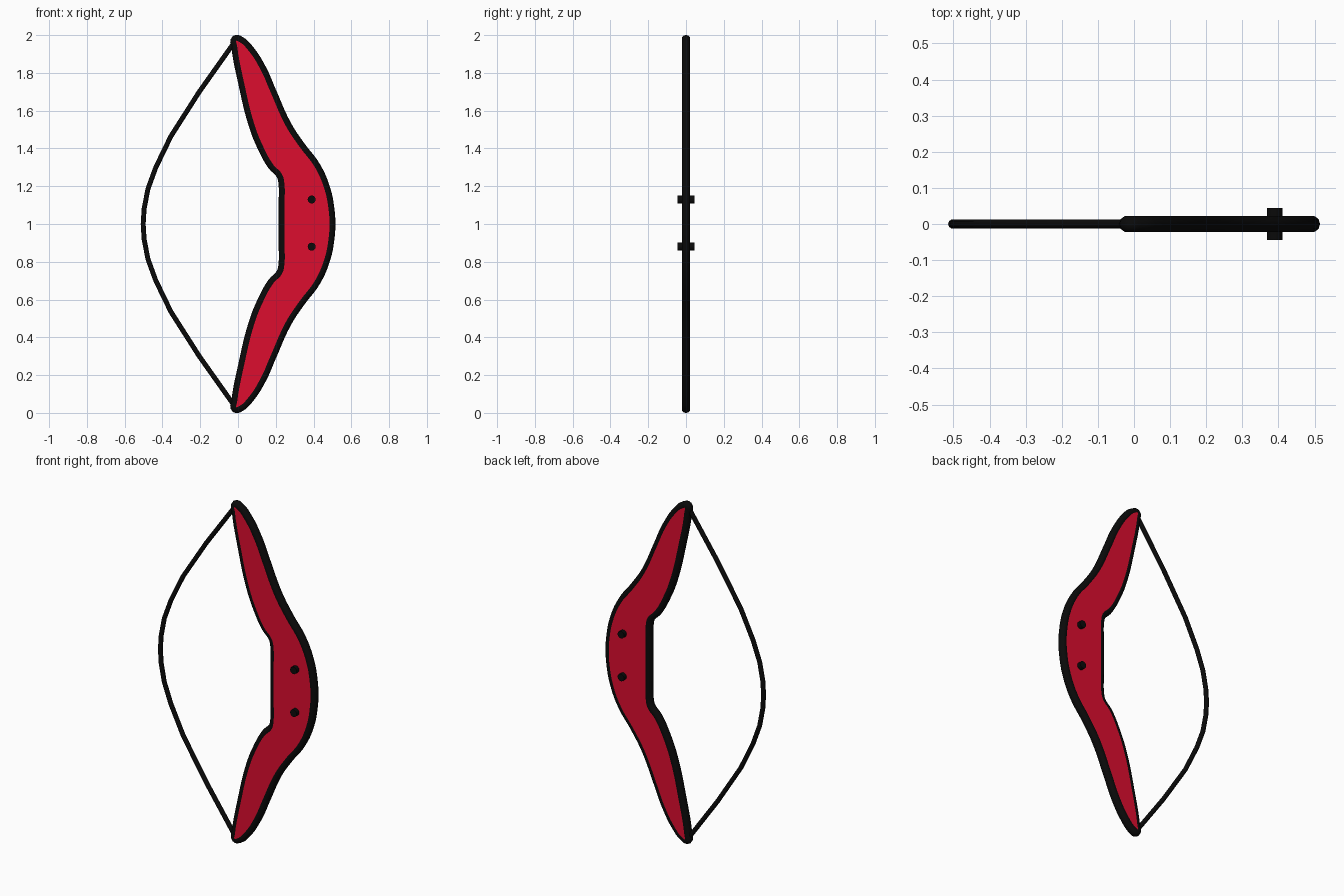
import bpy, math

if "Cube" in bpy.data.objects:
    bpy.data.objects.remove(bpy.data.objects["Cube"])


def material(name, rgb):
    m = bpy.data.materials.new(name)
    m.diffuse_color = (*rgb, 1)
    m.use_nodes = True
    m.node_tree.nodes["Principled BSDF"].inputs["Base Color"].default_value = m.diffuse_color
    return m


RED = material("red", (0.72, 0.004, 0.028))
BLACK = material("black", (0.003, 0.003, 0.003))


def curve_part(name, pts, mat, kind='BEZIER', cyclic=False, radius=0, half_thick=0):
    """Curve drawn in the XZ plane, made into a tube or a filled plate."""
    cu = bpy.data.curves.new(name, 'CURVE')
    cu.dimensions = '2D' if half_thick else '3D'
    cu.resolution_u = 5
    if half_thick:
        cu.fill_mode = 'BOTH'
        cu.extrude = half_thick
    else:
        cu.fill_mode = 'FULL'
        cu.bevel_depth = radius
        cu.bevel_resolution = 3
        cu.use_fill_caps = True
    sp = cu.splines.new(kind)
    if kind == 'BEZIER':
        sp.bezier_points.add(len(pts) - 1)
        for b, (x, z) in zip(sp.bezier_points, pts):
            b.co = (x, z, 0)
            b.handle_left_type = b.handle_right_type = 'AUTO'
    else:
        sp.points.add(len(pts) - 1)
        for p, (x, z) in zip(sp.points, pts):
            p.co = (x, z, 0, 1)
    sp.use_cyclic_u = cyclic
    cu.materials.append(mat)
    ob = bpy.data.objects.new(name, cu)
    bpy.context.collection.objects.link(ob)
    ob.rotation_euler = (math.pi / 2, 0, 0)
    bpy.ops.object.select_all(action='DESELECT')
    ob.select_set(True)
    bpy.context.view_layer.objects.active = ob
    bpy.ops.object.convert(target='MESH')
    bpy.ops.object.transform_apply(location=False, rotation=True, scale=False)
    bpy.ops.object.shade_smooth_by_angle(angle=math.radians(40))
    return bpy.context.object


def mirrored(pts):
    """Reflect a path about z = 1, in reverse order."""
    return [(x, 2 - z) for x, z in reversed(pts)]


# Limb outline, upper half: inner edge going up, tip, outer edge going down
inner = [(.238, 1.10), (.238, 1.21), (.227, 1.258), (.18, 1.31), (.127, 1.405),
         (.08, 1.523), (.026, 1.74), (-.012, 1.94)]
outer = [(-.013, 1.976), (.012, 1.97), (.06, 1.925), (.127, 1.82), (.18, 1.70), (.26, 1.523),
         (.333, 1.412), (.413, 1.306), (.466, 1.184), (.488, 1.07)]
half = inner + outer
outline = half + [(.492, 1.0)] + mirrored(half)

# Red bow body and its rounded black rim
curve_part("bow_body", outline, RED, cyclic=True, half_thick=.022)
curve_part("bow_rim", outline, BLACK, cyclic=True, radius=.0235)

# Bow string
top = [(-.015, 1.968), (-.205, 1.70), (-.355, 1.465), (-.435, 1.30), (-.477, 1.185), (-.497, 1.08)]
curve_part("bow_string", top + [(-.502, 1.0)] + mirrored(top), BLACK, kind='POLY', radius=.013)

# Grip studs passing through the body
for i, z in enumerate((1.13, .88)):
    bpy.ops.mesh.primitive_cylinder_add(vertices=24, radius=.021, depth=.09,
                                        location=(.39, 0, z), rotation=(math.pi / 2, 0, 0))
    stud = bpy.context.object
    stud.name = f"grip_stud_{i + 1}"
    stud.data.materials.append(BLACK)
    bpy.ops.object.shade_smooth_by_angle(angle=math.radians(40))
